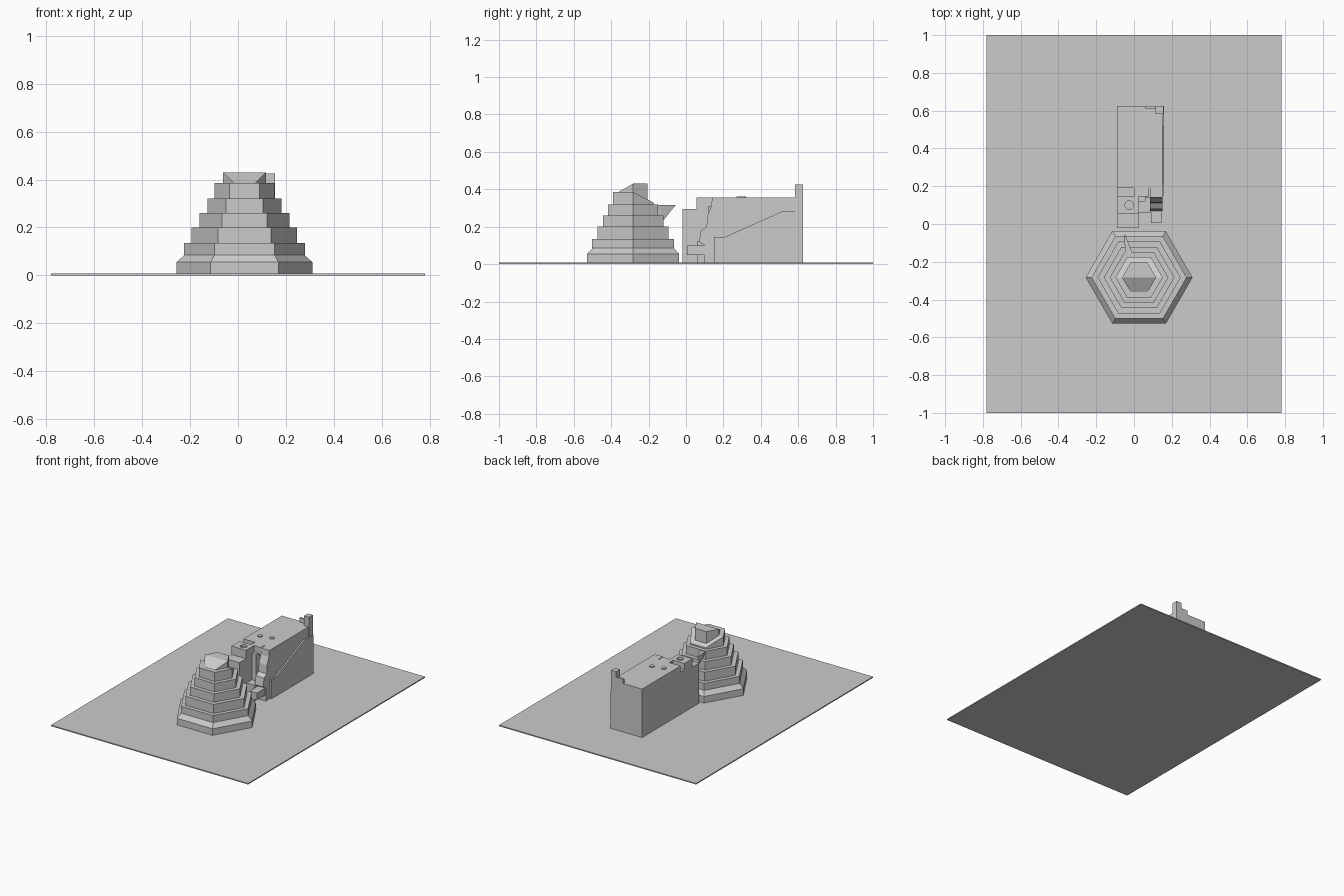
import bpy, bmesh, math

if "Cube" in bpy.data.objects:
    bpy.data.objects.remove(bpy.data.objects["Cube"])

CX, CY = 0.027, -0.283   # centre of the stepped tower


def loft(name, rings):
    """Closed solid through rings of equal vertex count."""
    bm = bmesh.new()
    vs = [[bm.verts.new(p) for p in r] for r in rings]
    n = len(vs[0])
    for a, b in zip(vs, vs[1:]):
        for i in range(n):
            j = (i + 1) % n
            bm.faces.new((a[i], a[j], b[j], b[i]))
    bm.faces.new(vs[0][::-1])
    tops = bm.faces.new(vs[-1])
    if len({round(v.co.z, 4) for v in vs[-1]}) > 1 and n == 6:
        bmesh.utils.face_split(tops, vs[-1][0], vs[-1][3])   # fold along the x axis
    bmesh.ops.recalc_face_normals(bm, faces=bm.faces)
    me = bpy.data.meshes.new(name)
    bm.to_mesh(me)
    bm.free()
    ob = bpy.data.objects.new(name, me)
    bpy.context.collection.objects.link(ob)
    return ob


def hexagon(r, z, front=None, back=None):
    """Hexagon ring; the front or back pair of corners may drop to another height."""
    out = []
    for i in range(6):
        a = math.radians(60 * i)
        h = z
        if i in (1, 2) and back is not None:
            h = back
        if i in (4, 5) and front is not None:
            h = front
        out.append((CX + r * math.cos(a), CY + r * math.sin(a), h))
    return out


def box(name, x0, x1, y0, y1, z0, z1):
    c = [(x0, y0), (x1, y0), (x1, y1), (x0, y1)]
    return loft(name, [[(x, y, z) for x, y in c] for z in (z0, z1)])


def side_profile(name, pts, x0, x1):
    """Extrude a (y, z) outline along x."""
    return loft(name, [[(x, y, z) for y, z in pts] for x in (x0, x1)])


def disc(name, x, y, z, r, h):
    bpy.ops.mesh.primitive_cylinder_add(vertices=16, radius=r, depth=h, location=(x, y, z))
    bpy.context.object.name = name
    return bpy.context.object


# Ground plate
box("ground_plate", -0.78, 0.78, -1, 1, 0, 0.008)

# Stepped hexagonal tower
loft("tower_base", [hexagon(0.283, 0.006), hexagon(0.283, 0.055),
                    hexagon(0.252, 0.085), hexagon(0.252, 0.135)])
for i, (r, z0, z1) in enumerate([(0.22, 0.135, 0.2), (0.187, 0.2, 0.26), (0.155, 0.26, 0.32)]):
    loft(f"tower_tier_{i + 1}", [hexagon(r, z0), hexagon(r, z1)])
loft("tower_upper_tier", [hexagon(0.125, 0.32), hexagon(0.125, 0.385, back=0.33)])
loft("tower_cap", [hexagon(0.09, 0.33), hexagon(0.09, 0.43, front=0.386)])

# Pointed spout at the back of the tower
loft("tower_spout", [
    [(-0.048, -0.17, 0.316), (-0.005, -0.17, 0.316), (-0.02, -0.15, 0.235)],
    [(-0.048, -0.14, 0.316), (-0.014, -0.14, 0.316), (-0.025, -0.12, 0.235)],
    [(-0.051, -0.055, 0.316), (-0.047, -0.055, 0.316), (-0.049, -0.058, 0.312)]])

# Rear hall
box("hall_body", -0.09, 0.15, 0.19, 0.625, 0.006, 0.355)
side_profile("hall_side_ramp", [(0.15, 0.006), (0.625, 0.006), (0.625, 0.285),
                                (0.52, 0.285), (0.21, 0.146), (0.15, 0.146)], 0.15, 0.16)
box("hall_bridge", -0.09, 0.06, 0.12, 0.2, 0.006, 0.31)
box("bridge_beam", 0.0, 0.08, 0.145, 0.2, 0.3, 0.355)

# Front block of the hall with its round roof opening
turret = box("hall_turret", -0.09, 0.025, 0.055, 0.145, 0.006, 0.355)
cutter = disc("roof_hole_cutter", -0.025, 0.1, 0.355, 0.023, 0.03)
cutter.hide_render = True
cutter.hide_set(True)
mod = turret.modifiers.new("hole", 'BOOLEAN')
mod.object = cutter
mod.solver = 'EXACT'
box("turret_ledge", -0.09, 0.025, -0.02, 0.056, 0.006, 0.295)

# Broken stepped front on the right side
side_profile("stepped_front", [(0.1, 0.006), (0.2, 0.006), (0.2, 0.355), (0.14, 0.355),
                               (0.135, 0.31), (0.115, 0.26), (0.11, 0.2),
                               (0.08, 0.18), (0.07, 0.12), (0.1, 0.1)], 0.085, 0.15)
box("lower_step", 0.09, 0.145, 0.005, 0.1, 0.05, 0.1)
box("inner_step", 0.025, 0.09, 0.06, 0.14, 0.006, 0.12)

# Roof bumps and rear chimney
for i, (x, y) in enumerate([(-0.024, 0.285), (0.056, 0.305)]):
    disc(f"roof_bump_{i + 1}", x, y, 0.356, 0.016, 0.012)
box("chimney_back", 0.06, 0.155, 0.61, 0.625, 0.28, 0.385)
box("chimney_post", 0.115, 0.155, 0.582, 0.625, 0.28, 0.425)
